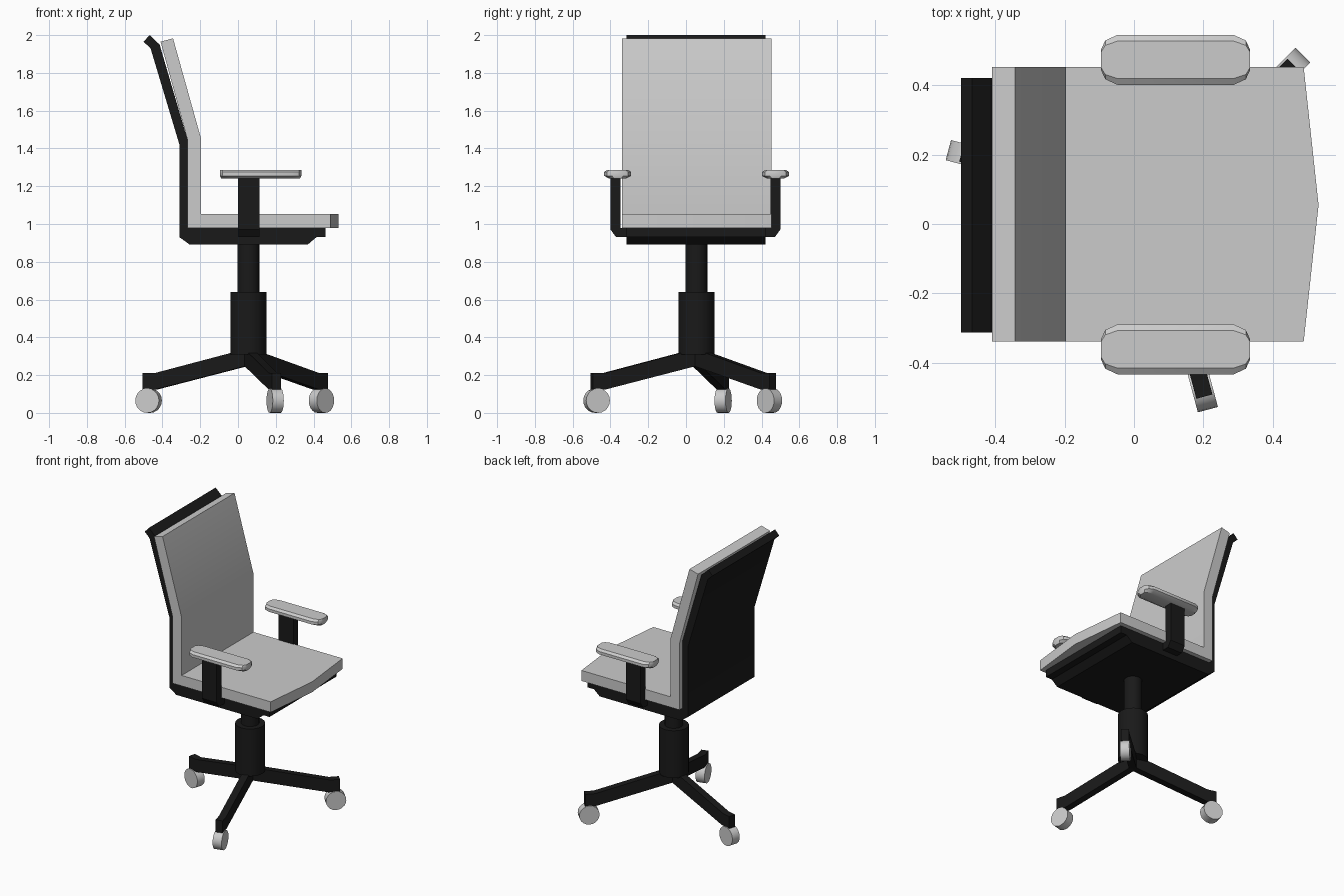
import bpy, bmesh, math
from mathutils import Matrix, Vector

if "Cube" in bpy.data.objects:
    bpy.data.objects.remove(bpy.data.objects["Cube"])

CX, CY = 0.055, 0.055   # swivel axis of the chair

black = bpy.data.materials.new("black_plastic")
black.diffuse_color = (0.01, 0.01, 0.01, 1)
black.use_nodes = True
black.node_tree.nodes["Principled BSDF"].inputs["Base Color"].default_value = black.diffuse_color


def finish(name, bm, mat=None, angle=30):
    bmesh.ops.recalc_face_normals(bm, faces=bm.faces)
    me = bpy.data.meshes.new(name)
    bm.to_mesh(me)
    bm.free()
    ob = bpy.data.objects.new(name, me)
    bpy.context.collection.objects.link(ob)
    if mat:
        me.materials.append(mat)
    bpy.ops.object.select_all(action='DESELECT')
    ob.select_set(True)
    bpy.context.view_layer.objects.active = ob
    bpy.ops.object.shade_smooth_by_angle(angle=math.radians(angle))
    return ob


def loft(name, rings, mat=None):
    """Join equal-length closed rings of points and cap both ends."""
    bm = bmesh.new()
    vs = [[bm.verts.new(p) for p in r] for r in rings]
    n = len(vs[0])
    for a, b in zip(vs, vs[1:]):
        for i in range(n):
            j = (i + 1) % n
            bm.faces.new((a[i], a[j], b[j], b[i]))
    bm.faces.new(vs[0])
    bm.faces.new(vs[-1])
    return finish(name, bm, mat)


def cylinder(name, radius, depth, matrix, mat=None, seg=20):
    bm = bmesh.new()
    bmesh.ops.create_cone(bm, cap_ends=True, segments=seg, radius1=radius,
                          radius2=radius, depth=depth, matrix=matrix)
    return finish(name, bm, mat)


# Cushion: L-shaped side profile, pointed slightly forward in the middle
def cushion_ring(y, front):
    pts = [(-0.267, 0.98), (front, 0.98), (front, 1.053), (-0.197, 1.053),
           (-0.197, 1.457), (-0.344, 1.983), (-0.41, 1.965), (-0.267, 1.445)]
    return [(x, y, z) for x, z in pts]


loft("seat_and_back_cushion", [cushion_ring(-0.34, 0.49), cushion_ring(CY, 0.533),
                               cushion_ring(0.453, 0.49)])

# Black shell behind the back and below the seat
shell = [(0.463, 0.98), (-0.267, 0.98), (-0.267, 1.445), (-0.415, 1.95),
         (-0.468, 2.0), (-0.5, 1.965), (-0.463, 1.93), (-0.31, 1.42),
         (-0.31, 0.93), (-0.257, 0.892), (0.37, 0.892), (0.415, 0.93),
         (0.463, 0.93)]
loft("back_shell", [[(x, y, z) for x, z in shell] for y in (-0.314, 0.422)], black)

# U-shaped arm bracket passing under the seat
half = [(0.397, 1.25), (0.397, 0.98), (0.0, 0.98)]
outer = [(0.0, 0.93), (0.42, 0.93), (0.449, 0.97), (0.449, 1.25)]
right_side = half[::-1] + outer[::-1]
profile = right_side[:-1] + [(-y, z) for y, z in right_side[::-1][1:-1]]
loft("arm_bracket", [[(x, CY - 0.005 + y, z) for y, z in profile]
                     for x in (0.0, 0.115)], black)

# Armrest pads
corner = [(0.215, 0.03), (0.203, 0.056), (0.168, 0.072)]
outline = (corner + [(-x, y) for x, y in corner[::-1]]
           + [(-x, -y) for x, y in corner] + [(x, -y) for x, y in corner[::-1]])
levels = [(0.97, 0.6, 1.24), (1, 1, 1.255), (1, 1, 1.275), (1, 0.75, 1.287)]
for side, y0 in (("right", -0.362), ("left", 0.474)):
    loft(side + "_armrest_pad", [[(0.12 + x * sx, y0 + y * sy, z) for x, y in outline]
                                 for sx, sy, z in levels])

# Gas lift column
cylinder("column_sleeve", 0.095, 0.33, Matrix.Translation((CX, CY, 0.475)), black)
cylinder("column_rod", 0.058, 0.30, Matrix.Translation((CX, CY, 0.76)), black)

# Three base legs, each ending in a caster
leg = [(0, 0.33), (0.06, 0.325), (0.51, 0.21), (0.573, 0.21),
       (0.573, 0.125), (0.5, 0.125), (0, 0.25)]
for i, deg in enumerate((45, 165, 285), 1):
    m = Matrix.Translation((CX, CY, 0)) @ Matrix.Rotation(math.radians(deg), 4, 'Z')
    loft(f"base_leg_{i}", [[m @ Vector((r, w, z)) for r, z in leg]
                           for w in (-0.024, 0.024)], black)
    cylinder(f"caster_wheel_{i}", 0.065, 0.06,
             m @ Matrix.Translation((0.547, 0, 0.065)) @ Matrix.Rotation(math.pi / 2, 4, 'X'))
